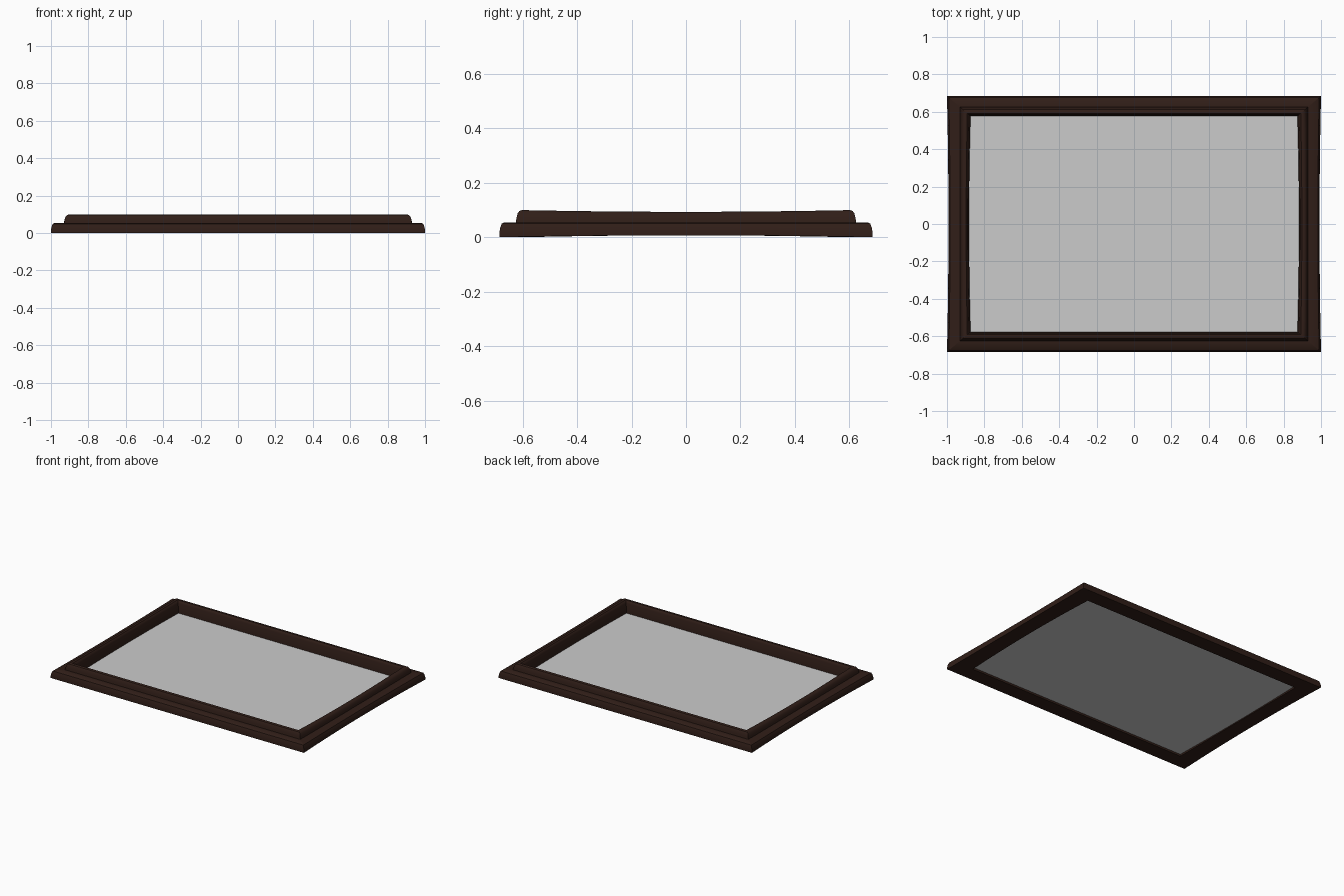
import bpy
import bmesh

if "Cube" in bpy.data.objects:
    bpy.data.objects.remove(bpy.data.objects["Cube"])

W, H = 1.0, 0.685          # outer half sizes
SIDE, LONG = 0.126, 0.108  # rail widths: side rails and long rails

# Stepped moulding profile: (fraction of rail width from outside, height)
PROFILE = [(0.0, 0.0), (0.0, 0.015), (0.03, 0.035), (0.08, 0.049), (0.16, 0.054),
           (0.56, 0.054), (0.58, 0.070), (0.62, 0.087), (0.68, 0.096), (0.76, 0.099),
           (0.86, 0.098), (0.91, 0.092), (0.94, 0.080), (0.98, 0.045),
           (1.0, 0.030), (1.0, 0.0)]


def material(name, color):
    m = bpy.data.materials.new(name)
    m.diffuse_color = color
    m.use_nodes = True
    m.node_tree.nodes["Principled BSDF"].inputs["Base Color"].default_value = m.diffuse_color
    return m


def rail(name, axis, sign, mat, steps, waist):
    """One mitred rail; waist thins its cross-section toward the middle."""
    bm = bmesh.new()
    rows = []
    for i in range(steps + 1):
        t = -1 + 2 * i / steps
        s = 1 - waist * (1 - t * t)
        row = []
        for f, z in PROFILE:
            g = 0.5 + (f - 0.5) * s
            zz = 0.05 + (z - 0.05) * s
            if axis == 'X':
                co = (t * (W - f * SIDE), sign * (H - g * LONG), zz)
            else:
                co = (sign * (W - g * SIDE), t * (H - f * LONG), zz)
            row.append(bm.verts.new(co))
        rows.append(row)
    n = len(PROFILE)
    for a, b in zip(rows, rows[1:]):
        for j in range(n):
            k = (j + 1) % n
            bm.faces.new((a[j], a[k], b[k], b[j]))
    # mitre ends
    bm.faces.new(rows[0])
    bm.faces.new(rows[-1][::-1])
    bmesh.ops.recalc_face_normals(bm, faces=bm.faces)
    me = bpy.data.meshes.new(name)
    bm.to_mesh(me)
    bm.free()
    me.materials.append(mat)
    ob = bpy.data.objects.new(name, me)
    bpy.context.collection.objects.link(ob)
    bpy.ops.object.select_all(action='DESELECT')
    ob.select_set(True)
    bpy.context.view_layer.objects.active = ob
    bpy.ops.object.shade_smooth_by_angle(angle=0.6)


wood = material("dark_wood", (0.03, 0.013, 0.009, 1))

# Frame rails
rail("front_rail", 'X', -1, wood, 1, 0.0)
rail("back_rail", 'X', 1, wood, 1, 0.0)
rail("left_rail", 'Y', -1, wood, 12, 0.13)
rail("right_rail", 'Y', 1, wood, 12, 0.13)

# Picture panel, edges tucked into the rails
bpy.ops.mesh.primitive_plane_add(size=2, location=(0, 0, 0.014))
panel = bpy.context.object
panel.name = "picture_panel"
panel.scale = (W - SIDE + 0.012, H - LONG + 0.004, 1)
